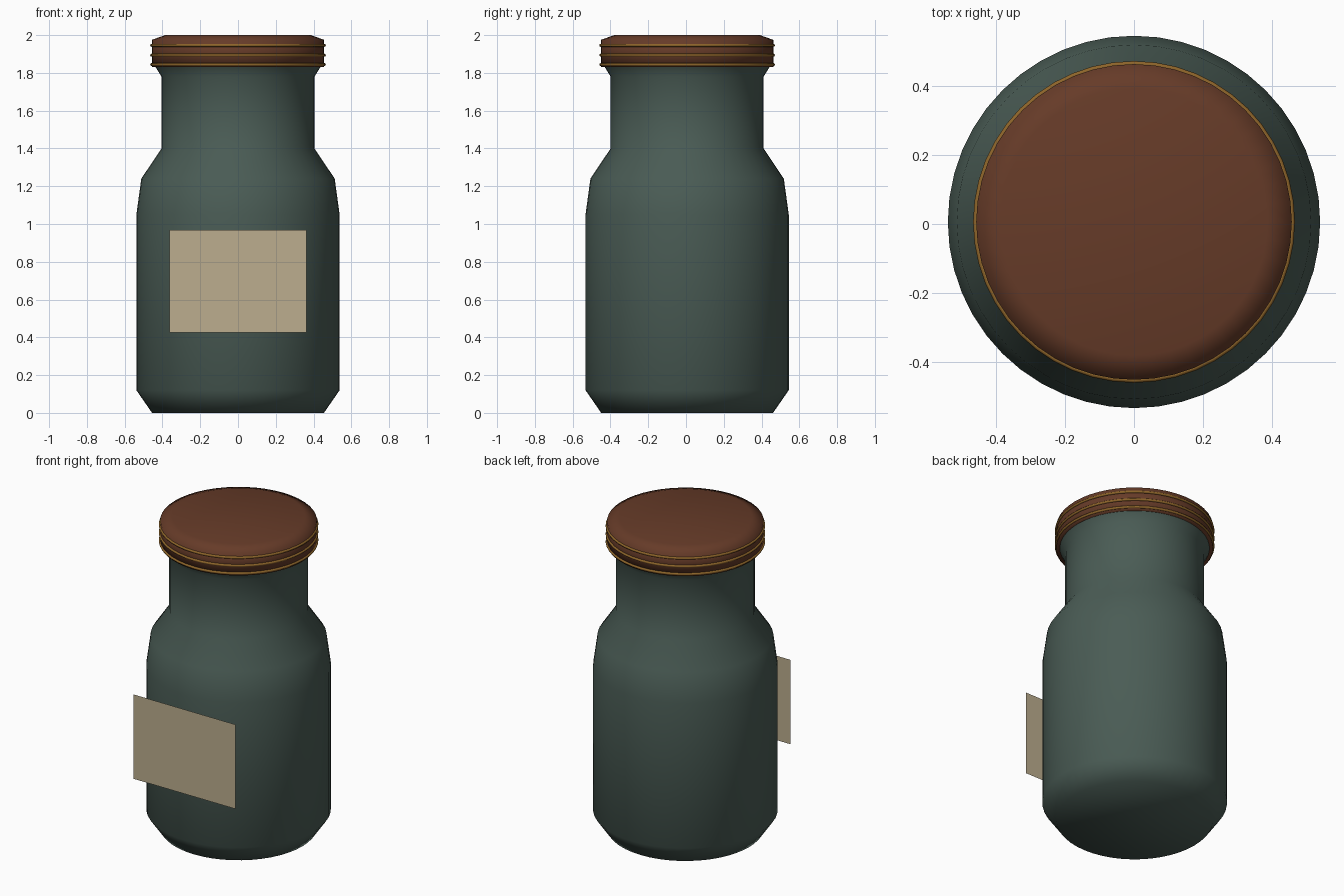
import bpy, bmesh, math

if "Cube" in bpy.data.objects:
    bpy.data.objects.remove(bpy.data.objects["Cube"])

SIDES = 48
CY = 0.006  # jar axis sits slightly behind centre, the label plate in front


def material(name, r, g, b):
    def lin(c):
        c /= 255
        return c / 12.92 if c <= 0.04045 else ((c + 0.055) / 1.055) ** 2.4
    m = bpy.data.materials.new(name)
    m.diffuse_color = (lin(r), lin(g), lin(b), 1)
    m.use_nodes = True
    m.node_tree.nodes["Principled BSDF"].inputs["Base Color"].default_value = m.diffuse_color
    return m


def finish(bm, name, mat, smooth=True):
    me = bpy.data.meshes.new(name)
    for f in bm.faces:
        f.smooth = smooth
    bm.to_mesh(me)
    bm.free()
    me.materials.append(mat)
    ob = bpy.data.objects.new(name, me)
    bpy.context.collection.objects.link(ob)
    return ob


def lathe(name, profile, mat, closed=False, cap_bottom=False, cap_top=False):
    """Revolve (radius, z) points, listed bottom to top, around the jar axis."""
    bm = bmesh.new()
    rings = []
    for r, z in profile:
        rings.append([bm.verts.new((r * math.cos(2 * math.pi * i / SIDES),
                                    CY + r * math.sin(2 * math.pi * i / SIDES), z))
                      for i in range(SIDES)])
    pairs = list(zip(rings, rings[1:]))
    if closed:
        pairs.append((rings[-1], rings[0]))
    for a, b in pairs:
        for i in range(SIDES):
            j = (i + 1) % SIDES
            bm.faces.new((a[i], a[j], b[j], b[i]))
    if cap_bottom:
        bm.faces.new(rings[0][::-1])
    if cap_top:
        bm.faces.new(rings[-1])
    return finish(bm, name, mat)


glass = material("dark green glass", 74, 92, 85)
wood = material("brown lid", 102, 59, 40)
gold = material("gold trim", 142, 101, 42)
paper = material("tan paper", 188, 174, 142)

# Jar body
lathe("jar_body", [(0.455, 0), (0.538, 0.12), (0.538, 1.05), (0.512, 1.24),
                   (0.405, 1.40), (0.405, 1.78), (0.437, 1.832)], glass, cap_bottom=True)

# Lid with bevelled top
lathe("lid", [(0.42, 1.83), (0.456, 1.83), (0.456, 1.975), (0.386, 2.0)], wood, cap_top=True)

# Three trim rings round the lid
for n, z in enumerate((1.844, 1.894, 1.946)):
    tube = [(0.457 + 0.008 * math.cos(a), z + 0.008 * math.sin(a))
            for a in (2 * math.pi * k / 8 for k in range(8))]
    lathe(f"lid_ring_{n + 1}", tube, gold, closed=True)

# Flat paper label on the front
bm = bmesh.new()
bm.faces.new([bm.verts.new((x, -0.544, z)) for x, z in
              ((-0.363, 0.425), (0.363, 0.425), (0.363, 0.967), (-0.363, 0.967))])
finish(bm, "label", paper, smooth=False)
